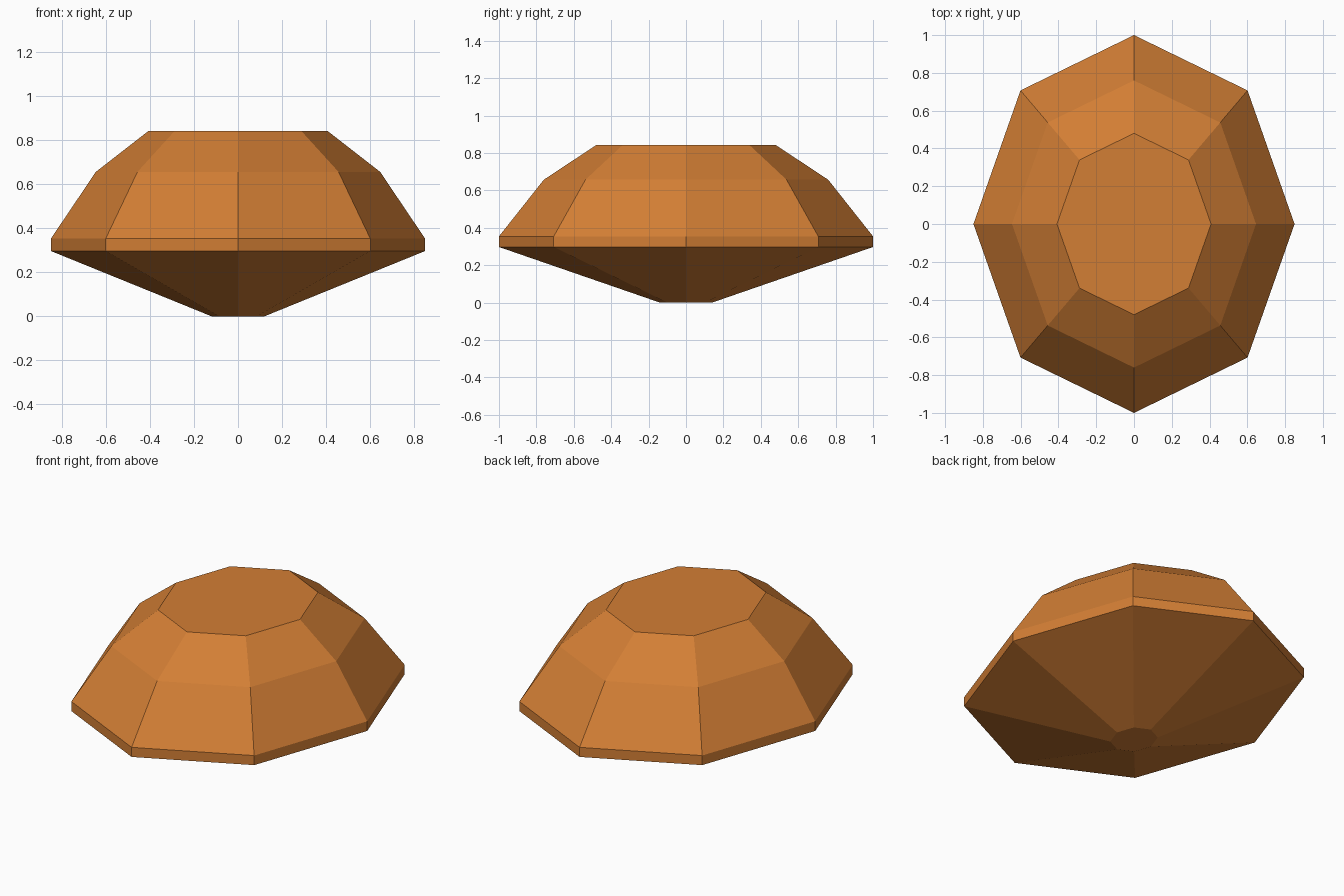
import bpy, bmesh
from math import cos, sin, pi

if "Cube" in bpy.data.objects:
    bpy.data.objects.remove(bpy.data.objects["Cube"])

SIDES = 8
WIDTH_RATIO = 0.85  # oval: narrower in x than in y

# (radius along y, height): culet, girdle bottom, girdle top, crown break, table
profile = [(0.14, 0.0), (1.0, 0.297), (1.0, 0.354), (0.76, 0.657), (0.48, 0.842)]

# Faceted gem body, lofted through octagonal rings
bm = bmesh.new()
rings = []
for r, z in profile:
    rings.append([bm.verts.new((WIDTH_RATIO * r * cos(2 * pi * i / SIDES),
                                r * sin(2 * pi * i / SIDES), z))
                  for i in range(SIDES)])
for low, high in zip(rings, rings[1:]):
    for i in range(SIDES):
        j = (i + 1) % SIDES
        bm.faces.new((low[i], low[j], high[j], high[i]))

# Flat culet and table
bm.faces.new(rings[0][::-1])
bm.faces.new(rings[-1])
bmesh.ops.recalc_face_normals(bm, faces=bm.faces)

mesh = bpy.data.meshes.new("gemstone")
bm.to_mesh(mesh)
bm.free()
gem = bpy.data.objects.new("gemstone", mesh)
bpy.context.collection.objects.link(gem)

# Amber colour
amber = bpy.data.materials.new("amber")
amber.diffuse_color = (0.65, 0.21, 0.035, 1.0)
amber.use_nodes = True
amber.node_tree.nodes["Principled BSDF"].inputs["Base Color"].default_value = amber.diffuse_color
mesh.materials.append(amber)
